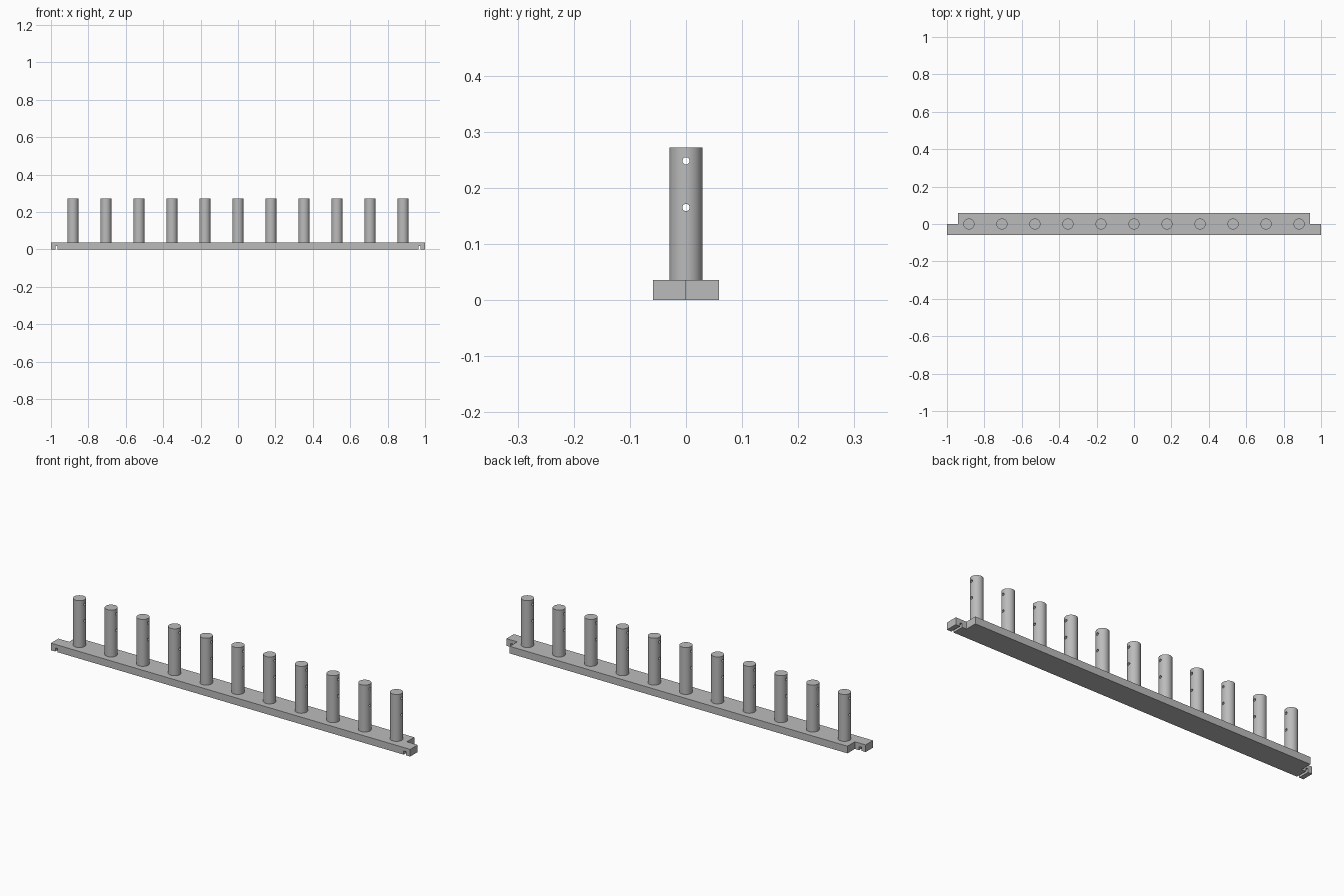
import bpy
import bmesh
import math

old = bpy.data.objects.get("Cube")
if old:
    bpy.data.objects.remove(old, do_unlink=True)

BASE_H, HALF_W = 0.036, 0.059
PEG_TOP, PEG_R = 0.272, 0.0295
PEG_COUNT, SPACING = 11, 0.1765

grey = bpy.data.materials.new("plain grey")
grey.use_nodes = True
colour = (0.5, 0.5, 0.5, 1)
grey.diffuse_color = colour
grey.node_tree.nodes["Principled BSDF"].inputs["Base Color"].default_value = colour


def extrude_outline(name, outline, height):
    """Solid made by raising a flat outline from the ground."""
    bm = bmesh.new()
    face = bm.faces.new([bm.verts.new((x, y, 0)) for x, y in outline])
    top = bmesh.ops.extrude_face_region(bm, geom=[face])["geom"]
    verts = [v for v in top if isinstance(v, bmesh.types.BMVert)]
    bmesh.ops.translate(bm, verts=verts, vec=(0, 0, height))
    bmesh.ops.recalc_face_normals(bm, faces=bm.faces)
    mesh = bpy.data.meshes.new(name)
    bm.to_mesh(mesh)
    bm.free()
    obj = bpy.data.objects.new(name, mesh)
    bpy.context.collection.objects.link(obj)
    mesh.materials.append(grey)
    return obj


def cylinder(name, radius, length, location, sides, rotation=(0, 0, 0)):
    bpy.ops.mesh.primitive_cylinder_add(vertices=sides, radius=radius, depth=length,
                                        location=location, rotation=rotation)
    obj = bpy.context.object
    obj.name = name
    obj.data.materials.append(grey)
    return obj


def cut(target, cutter):
    """Subtract the cutter, apply the result and drop the cutter."""
    cutter.hide_render = True
    mod = target.modifiers.new("cut", 'BOOLEAN')
    mod.operation, mod.solver, mod.object = 'DIFFERENCE', 'EXACT', cutter
    bpy.context.view_layer.objects.active = target
    bpy.ops.object.modifier_apply(modifier=mod.name)
    bpy.data.objects.remove(cutter, do_unlink=True)


# Base rail: the front half runs past the back half as a tab at each end
base = extrude_outline("base_rail", [
    (-1, -HALF_W), (1, -HALF_W), (1, 0), (0.94, 0),
    (0.94, HALF_W), (-0.94, HALF_W), (-0.94, 0), (-1, 0)], BASE_H)

# Groove under each end tab
for side in (-1, 1):
    bpy.ops.mesh.primitive_cube_add(size=1, location=(side * 0.97, -0.03, 0))
    groove = bpy.context.object
    groove.scale = (0.012, 0.1, 0.036)
    cut(base, groove)

# One peg with two cross holes, then copies along the rail
peg = cylinder("peg_1", PEG_R, PEG_TOP - BASE_H, (0, 0, (PEG_TOP + BASE_H) / 2), 64)
for z in (0.165, 0.248):
    cut(peg, cylinder("hole", 0.0065, 0.1, (0, 0, z), 24, (0, math.pi / 2, 0)))
bpy.ops.object.select_all(action='DESELECT')
peg.select_set(True)
bpy.context.view_layer.objects.active = peg
bpy.ops.object.shade_smooth_by_angle(angle=math.radians(30))

for i in range(PEG_COUNT):
    item = peg
    if i:
        item = peg.copy()
        item.name = f"peg_{i + 1}"
        bpy.context.collection.objects.link(item)
    item.location.x = (i - PEG_COUNT // 2) * SPACING
